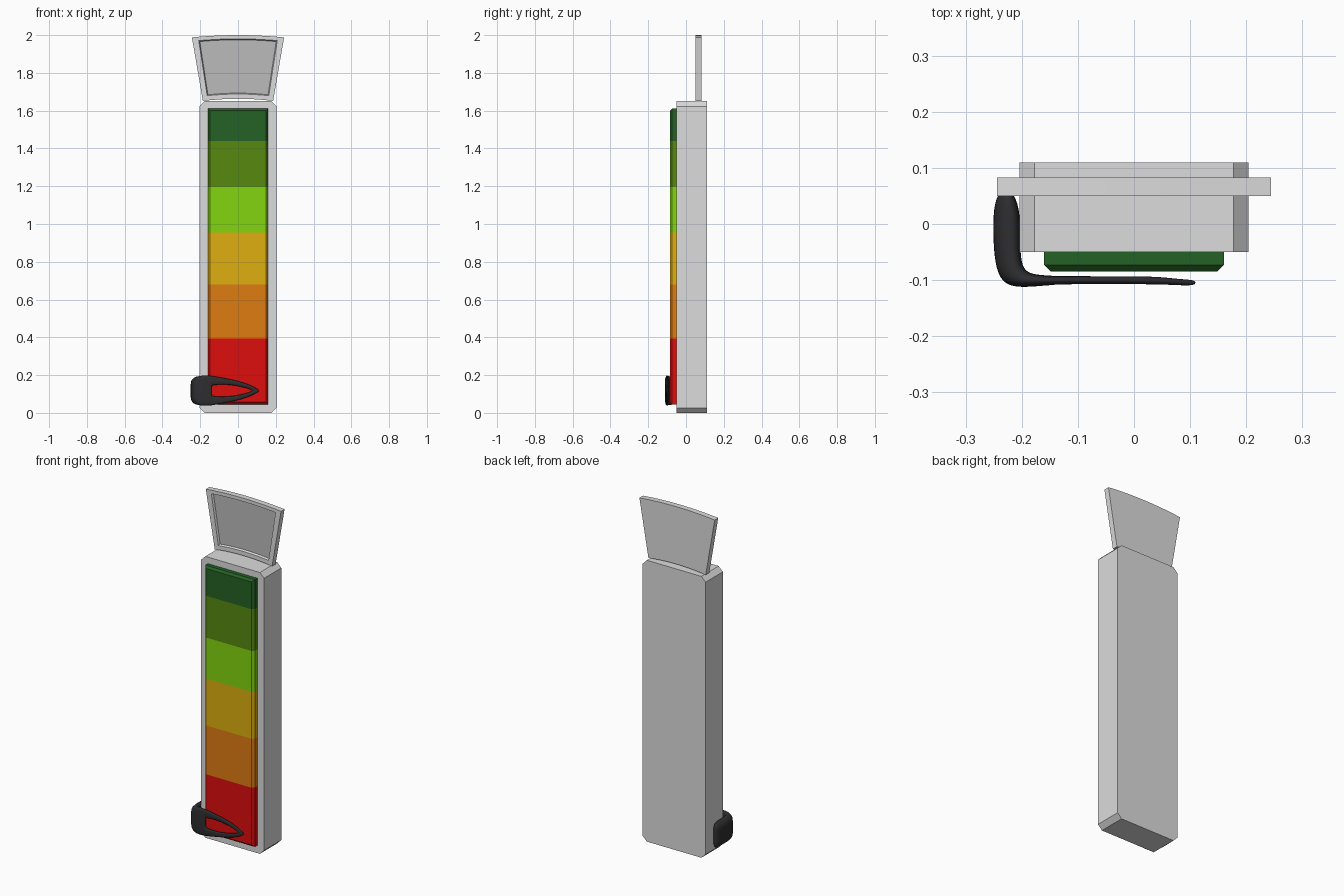
import bpy, bmesh, math
from mathutils import Vector

if "Cube" in bpy.data.objects:
    bpy.data.objects.remove(bpy.data.objects["Cube"])


def material(name, rgb):
    """Flat material from 0-255 display colour, stored as linear."""
    m = bpy.data.materials.new(name)
    lin = [(c / 255 / 12.92) if c < 11 else ((c / 255 + 0.055) / 1.055) ** 2.4 for c in rgb]
    m.diffuse_color = (*lin, 1)
    m.use_nodes = True
    m.node_tree.nodes["Principled BSDF"].inputs["Base Color"].default_value = m.diffuse_color
    return m


def finish(name, bm, mats):
    bmesh.ops.recalc_face_normals(bm, faces=bm.faces)
    me = bpy.data.meshes.new(name)
    bm.to_mesh(me)
    bm.free()
    for m in mats:
        me.materials.append(m)
    ob = bpy.data.objects.new(name, me)
    bpy.context.collection.objects.link(ob)
    return ob


def ring(bm, pts, y):
    return [bm.verts.new((x, y, z)) for x, z in pts]


def bridge(bm, a, b):
    n = len(a)
    return [bm.faces.new((a[i], a[(i + 1) % n], b[(i + 1) % n], b[i])) for i in range(n)]


grey = material("light grey", (220, 220, 220))
panel_grey = material("panel grey", (187, 187, 187))
black = material("black", (46, 46, 48))
bands = [material("red", (222, 13, 13)), material("orange", (222, 124, 17)),
         material("amber", (222, 175, 15)), material("lime", (131, 213, 15)),
         material("green", (87, 138, 15)), material("dark green", (37, 98, 38))]

# body: tall slab with chamfered corners
w, h, c = 0.204, 1.65, 0.027
prof = [(-w + c, 0), (w - c, 0), (w, c), (w, h - c), (w - c, h), (-w + c, h), (-w, h - c), (-w, c)]
bm = bmesh.new()
front, back = ring(bm, prof, -0.05), ring(bm, prof, 0.11)
bridge(bm, front, back)
bm.faces.new(front)
bm.faces.new(back)
finish("body", bm, [grey])

# gauge plate: bevelled front, cut into coloured bands by height
bm = bmesh.new()


def rect(d):
    x, z0, z1 = 0.16 - d, 0.045 + d, 1.612 - d
    return [(-x, z0), (x, z0), (x, z1), (-x, z1)]


r0, r1, r2 = ring(bm, rect(0), -0.048), ring(bm, rect(0), -0.073), ring(bm, rect(0.012), -0.085)
bridge(bm, r0, r1)
bridge(bm, r1, r2)
bm.faces.new(r0)
bm.faces.new(r2)
limits = [0.393, 0.68, 0.955, 1.195, 1.44]
for z in limits:
    bmesh.ops.bisect_plane(bm, geom=bm.verts[:] + bm.edges[:] + bm.faces[:],
                           plane_co=(0, 0, z), plane_no=(0, 0, 1))
for f in bm.faces:
    f.material_index = sum(f.calc_center_median().z > z for z in limits)
finish("gauge_plate", bm, bands)


# sign: fan-shaped board with arched top and bottom and a recessed panel
def fan(xb, xt, zb, zt, rise, n=10):
    u = [-1 + 2 * i / n for i in range(n + 1)]
    return ([(xb * t, zb + rise * (1 - t * t)) for t in u] +
            [(xt * t, zt + rise * (1 - t * t)) for t in reversed(u)])


bm = bmesh.new()
outer = fan(0.186, 0.244, 1.651, 1.988, 0.012)
back, edge = ring(bm, outer, 0.083), ring(bm, outer, 0.05)
lip = ring(bm, fan(0.163, 0.208, 1.679, 1.971, 0.009), 0.05)
floor = ring(bm, fan(0.159, 0.202, 1.684, 1.966, 0.009), 0.062)
bridge(bm, back, edge)
bridge(bm, edge, lip)
bridge(bm, lip, floor)
bm.faces.new(back)
bm.faces.new(floor).material_index = 1
finish("sign", bm, [grey, panel_grey])

# pointer: bent arm with a tapering loop; each station is
# outer x, outer y, inner x, inner y, half height, hole half height, outer layer scale
stations = [
    (-0.236, 0.062, -0.222, 0.062, 0.066, 0.032, 0.90),
    (-0.243, 0.030, -0.211, 0.030, 0.072, 0.034, 0.78),
    (-0.243, -0.030, -0.211, -0.030, 0.074, 0.034, 0.76),
    (-0.239, -0.080, -0.209, -0.072, 0.075, 0.034, 0.76),
    (-0.223, -0.107, -0.198, -0.090, 0.075, 0.034, 0.84),
    (-0.188, -0.109, -0.178, -0.094, 0.075, 0.034, 0.95),
    (-0.150, -0.106, -0.150, -0.095, 0.072, 0.034, 1),
    (-0.140, -0.106, -0.140, -0.095, 0.071, 0.034, 1),
    (-0.132, -0.106, -0.132, -0.095, 0.070, 0.035, 1),
    (-0.100, -0.105, -0.100, -0.095, 0.066, 0.038, 1),
    (-0.050, -0.105, -0.050, -0.095, 0.058, 0.036, 1),
    (0.000, -0.105, 0.000, -0.095, 0.047, 0.028, 1),
    (0.045, -0.106, 0.045, -0.096, 0.034, 0.017, 1),
    (0.074, -0.107, 0.074, -0.099, 0.022, 0.006, 1),
    (0.096, -0.108, 0.096, -0.101, 0.011, 0.003, 1),
    (0.110, -0.107, 0.110, -0.102, 0.005, 0.001, 1),
]
ZC, HOLE = 0.118, range(7, 13)
bm = bmesh.new()
grid = []
for ox, oy, ix, iy, hh, g, s in stations:
    o, i = Vector((ox, oy)), Vector((ix, iy))
    grow = (o - i) * 0.25           # allow for subdivision shrinkage
    d = (hh - g) * 0.25
    layers = []
    for p, k in ((o + grow, s), (i - grow, 1)):
        layers.append([bm.verts.new((p.x, p.y, ZC + k * z))
                       for z in (hh + d, max(g - d, 0.0008), -max(g - d, 0.0008), -hh - d)])
    grid.append(layers)
rows = len(grid) - 1


def solid(a, r):
    return 0 <= a < rows and 0 <= r < 3 and not (r == 1 and a in HOLE)


for a in range(rows):
    for r in range(3):
        if not solid(a, r):
            continue
        for k in (0, 1):
            bm.faces.new((grid[a][k][r], grid[a + 1][k][r], grid[a + 1][k][r + 1], grid[a][k][r + 1]))
        # walls wherever the neighbouring cell is empty
        for na, nr, p, q in ((a - 1, r, (a, r), (a, r + 1)), (a + 1, r, (a + 1, r), (a + 1, r + 1)),
                             (a, r - 1, (a, r), (a + 1, r)), (a, r + 1, (a, r + 1), (a + 1, r + 1))):
            if not solid(na, nr):
                bm.faces.new((grid[p[0]][0][p[1]], grid[q[0]][0][q[1]],
                              grid[q[0]][1][q[1]], grid[p[0]][1][p[1]]))
for f in bm.faces:
    f.smooth = True
pointer = finish("pointer", bm, [black])
sub = pointer.modifiers.new("smooth", 'SUBSURF')
sub.levels = sub.render_levels = 2
